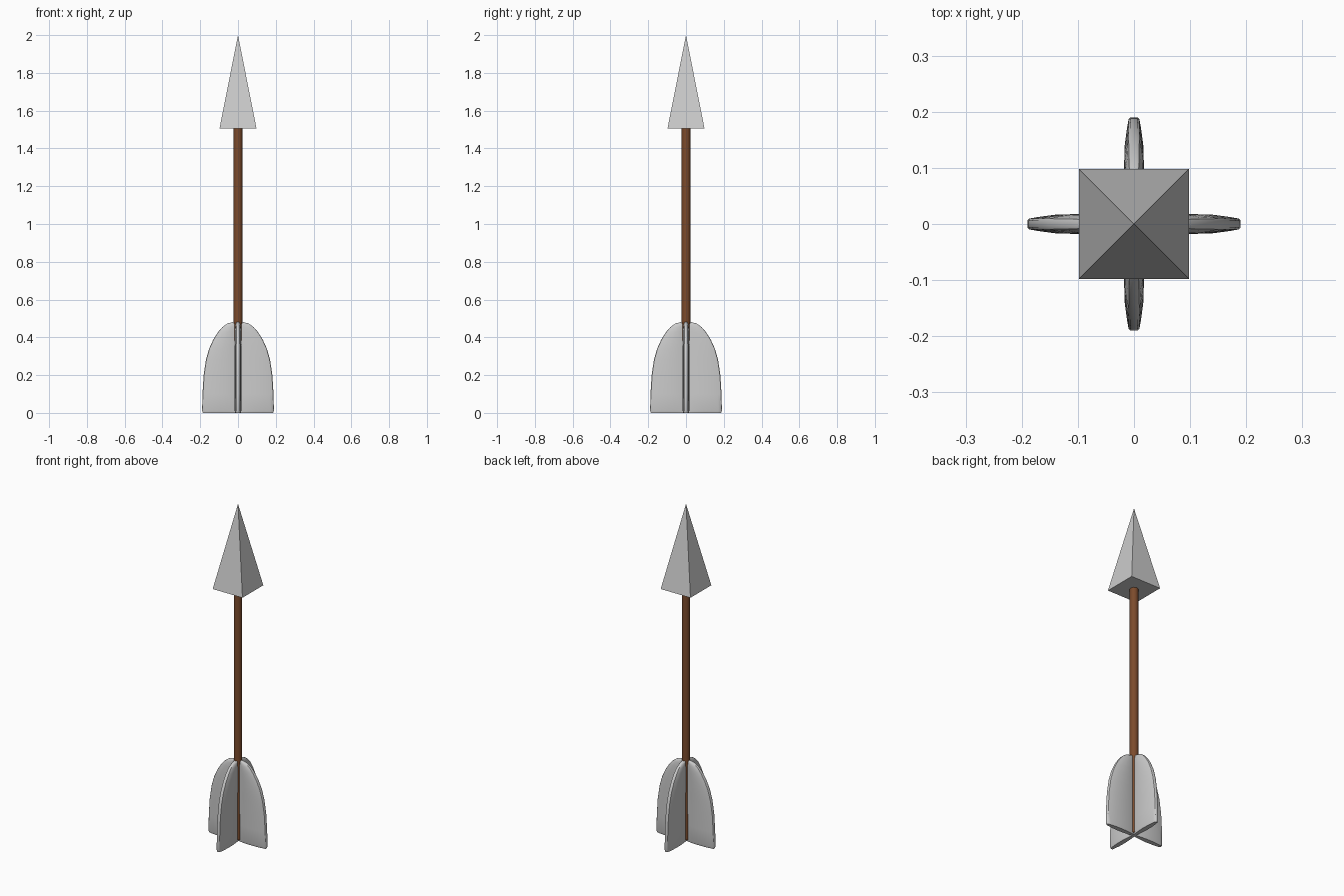
import bpy, bmesh, math

if "Cube" in bpy.data.objects:
    bpy.data.objects.remove(bpy.data.objects["Cube"])

def make_object(name, bm, smooth=False):
    bmesh.ops.recalc_face_normals(bm, faces=bm.faces)
    me = bpy.data.meshes.new(name)
    bm.to_mesh(me)
    bm.free()
    ob = bpy.data.objects.new(name, me)
    bpy.context.collection.objects.link(ob)
    if smooth:
        bpy.ops.object.select_all(action='DESELECT')
        ob.select_set(True)
        bpy.context.view_layer.objects.active = ob
        bpy.ops.object.shade_smooth_by_angle(angle=math.radians(40))
    return ob

# Arrowhead: four-sided pyramid
bm = bmesh.new()
base = [bm.verts.new((x, y, 1.505)) for x, y in ((-.098, -.098), (.098, -.098), (.098, .098), (-.098, .098))]
tip = bm.verts.new((0, 0, 2))
bm.faces.new(base)
for i in range(4):
    bm.faces.new((base[i], base[(i + 1) % 4], tip))
make_object("arrowhead", bm)

# Wooden shaft
bpy.ops.mesh.primitive_cylinder_add(vertices=16, radius=0.023, depth=1.495, location=(0, 0, 0.7575))
shaft = bpy.context.object
shaft.name = "shaft"
bpy.ops.object.shade_smooth_by_angle(angle=math.radians(40))
wood = bpy.data.materials.new("wood")
wood.diffuse_color = (0.2, 0.07, 0.025, 1)
wood.use_nodes = True
wood.node_tree.nodes["Principled BSDF"].inputs["Base Color"].default_value = wood.diffuse_color
shaft.data.materials.append(wood)

# Fletching: four padded fins lofted upward, (height, outer reach, thickness factor)
levels = [(0, .186, .8), (.012, .19, 1), (.1, .188, 1), (.2, .182, 1), (.28, .170, 1), (.34, .153, 1),
          (.39, .130, .95), (.43, .104, .9), (.455, .082, .8), (.472, .058, .65), (.48, .03, .45)]
# half cross-section: (fraction of reach, half thickness)
section = [(0, .007), (.12, .012), (.3, .016), (.5, .018), (.74, .0165), (.9, .0125), (.985, .0095), (1, .006)]
loop = section + [(f, -t) for f, t in reversed(section)]

for k, side in enumerate(("right", "back", "left", "front")):
    c, s = round(math.cos(k * math.pi / 2)), round(math.sin(k * math.pi / 2))
    bm = bmesh.new()
    rings = []
    for z, reach, thick in levels:
        pts = [(f * reach, t * thick) for f, t in loop]
        rings.append([bm.verts.new((c * r - s * t, s * r + c * t, z)) for r, t in pts])
    n = len(loop)
    for a, b in zip(rings, rings[1:]):
        for i in range(n):
            j = (i + 1) % n
            bm.faces.new((a[i], a[j], b[j], b[i]))
    bm.faces.new(rings[0])
    bm.faces.new(rings[-1])
    make_object("fin_" + side, bm, smooth=True)
